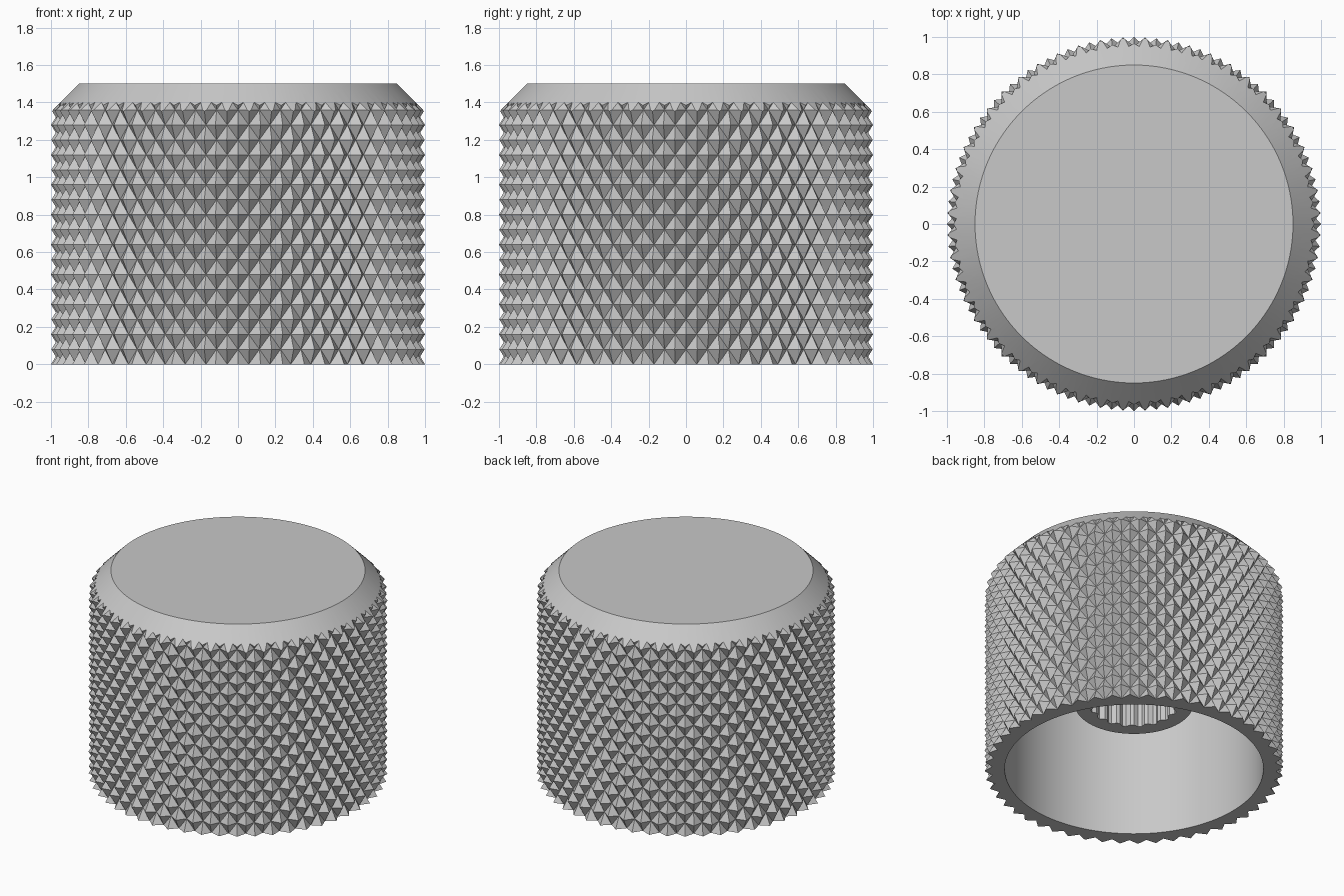
import bpy, bmesh
from math import cos, sin, pi, radians

cube = bpy.data.objects.get("Cube")
if cube:
    bpy.data.objects.remove(cube, do_unlink=True)

KNURLS = 52          # diamonds around the grip
ROW = 0.08           # half the height of a diamond
ROWS = 19
PEAK, VALLEY = 1.0, 0.95
SPLINES = 18         # teeth in the shaft socket

grey = bpy.data.materials.new("satin_grey")
grey.use_nodes = True
grey.diffuse_color = (0.58, 0.58, 0.58, 1)
grey.node_tree.nodes["Principled BSDF"].inputs["Base Color"].default_value = grey.diffuse_color


def make_object(name, bm):
    bmesh.ops.recalc_face_normals(bm, faces=bm.faces[:])
    mesh = bpy.data.meshes.new(name)
    bm.to_mesh(mesh)
    bm.free()
    mesh.materials.append(grey)
    obj = bpy.data.objects.new(name, mesh)
    bpy.context.collection.objects.link(obj)
    return obj


def ring(bm, count, z, radius_at):
    """A loop of vertices whose radius depends on the index."""
    return [bm.verts.new((radius_at(i) * cos(2 * pi * i / count),
                          radius_at(i) * sin(2 * pi * i / count), z))
            for i in range(count)]


def bridge(bm, a, b):
    n = len(a)
    for i in range(n):
        k = (i + 1) % n
        bm.faces.new((a[i], a[k], b[k], b[i]))


def smooth(obj):
    bpy.ops.object.select_all(action='DESELECT')
    obj.select_set(True)
    bpy.context.view_layer.objects.active = obj
    bpy.ops.object.shade_smooth_by_angle(angle=radians(25))


# Knurled cylinder: staggered diamond pyramids with diagonal valleys
bm = bmesh.new()
n = 2 * KNURLS
rings = [ring(bm, n, j * ROW, lambda i, j=j: VALLEY if (i + j) % 2 else PEAK)
         for j in range(ROWS + 1)]
for j in range(ROWS):
    low, high = rings[j], rings[j + 1]
    for i in range(n):
        k = (i + 1) % n
        a, b, c, d = low[i], low[k], high[k], high[i]
        if (i + j) % 2:
            a, b, c, d = b, c, d, a
        bm.faces.new((a, b, d))
        bm.faces.new((b, c, d))
bm.faces.new(rings[0])
bm.faces.new(rings[-1])
knob = make_object("knurled_knob_shell", bm)

# Envelope: hollow cup with a chamfered crown
bm = bmesh.new()
profile = [(0, 1.3), (0.865, 1.3), (0.865, -0.05), (1.05, -0.05),
           (1.05, 1.3), (0.85, 1.5), (0, 1.5)]
pts = [bm.verts.new((r, 0, z)) for r, z in profile]
edges = [bm.edges.new(pair) for pair in zip(pts, pts[1:])]
bmesh.ops.spin(bm, geom=pts + edges, cent=(0, 0, 0), axis=(0, 0, 1),
               angle=2 * pi, steps=128, use_merge=True)
bmesh.ops.remove_doubles(bm, verts=bm.verts[:], dist=0.0001)
envelope = make_object("envelope_cutter", bm)
envelope.hide_render = True

# Trim the knurling to the envelope
mod = knob.modifiers.new("trim", 'BOOLEAN')
mod.operation = 'INTERSECT'
mod.solver = 'EXACT'
mod.object = envelope
graph = bpy.context.evaluated_depsgraph_get()
trimmed = bpy.data.meshes.new_from_object(knob.evaluated_get(graph))
knob.modifiers.clear()
knob.data = trimmed
bpy.data.objects.remove(envelope, do_unlink=True)
smooth(knob)

# Splined shaft socket hanging from the ceiling of the cup
bm = bmesh.new()
count = 4 * SPLINES
inner_r = lambda i: 0.30 if i % 4 < 2 else 0.275
outer = [ring(bm, count, z, lambda i: 0.395) for z in (0.5, 1.32)]
inner = [ring(bm, count, z, inner_r) for z in (0.5, 1.32)]
bridge(bm, outer[0], outer[1])
bridge(bm, inner[1], inner[0])
bridge(bm, inner[0], outer[0])
bridge(bm, outer[1], inner[1])
socket = make_object("splined_shaft_socket", bm)
smooth(socket)
